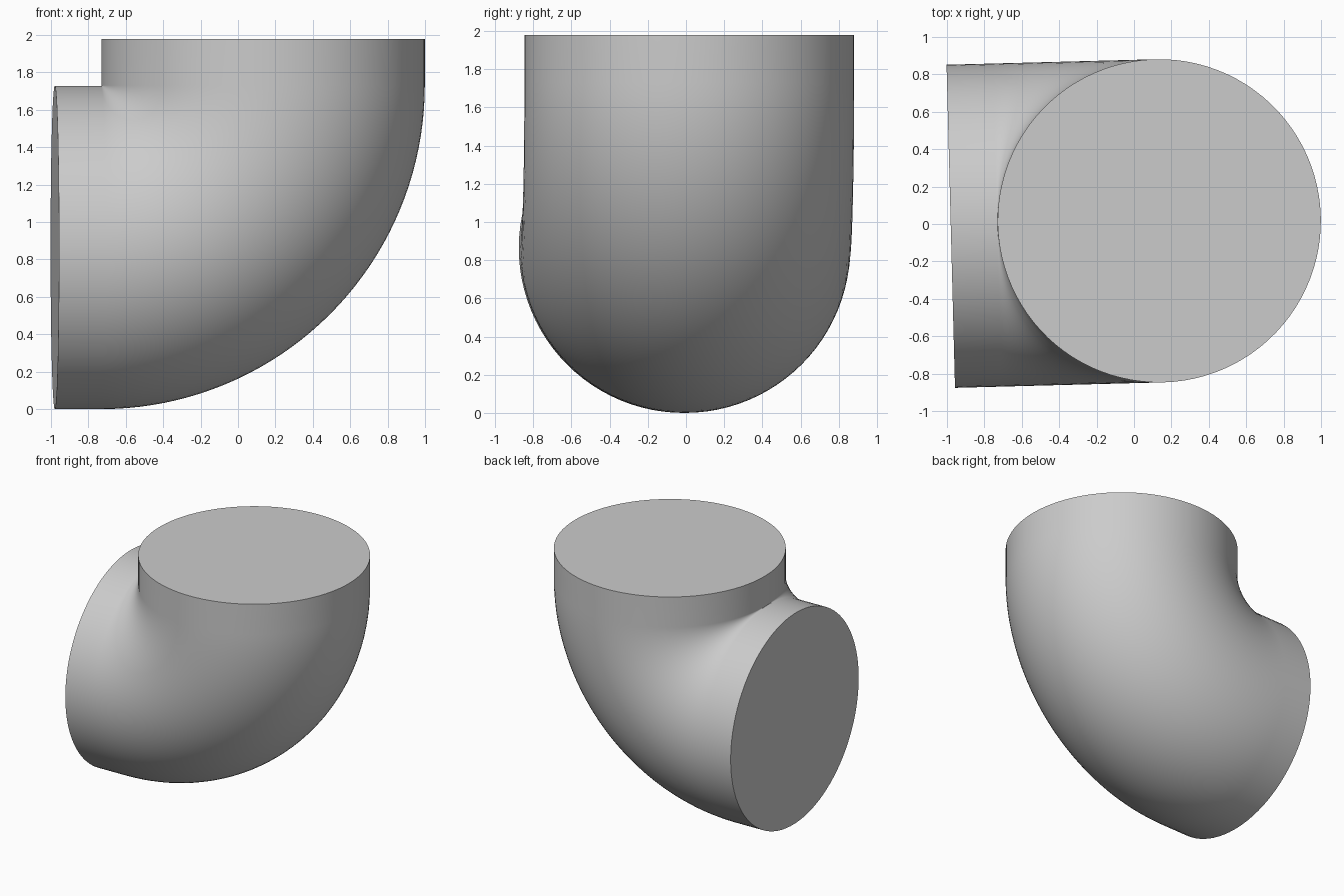
import bpy
import bmesh
from math import cos, sin, pi, radians
from mathutils import Matrix, Vector

RADIUS = 0.864       # pipe radius
BEND = 0.867         # radius of the centre line in the bend
STRAIGHT = 0.248     # straight collar at each end
SIDES = 96
BEND_STEPS = 40

cube = bpy.data.objects.get("Cube")
if cube:
    bpy.data.objects.remove(cube, do_unlink=True)

grey = bpy.data.materials.new("plain grey")
grey.use_nodes = True
colour = (0.6, 0.6, 0.6, 1.0)
grey.diffuse_color = colour
grey.node_tree.nodes["Principled BSDF"].inputs["Base Color"].default_value = colour

# Centre line: stations of (position, outward direction), bend centre at the origin
stations = [(Vector((BEND, 0, STRAIGHT)), Vector((1, 0, 0)))]
for i in range(BEND_STEPS + 1):
    a = pi / 2 * i / BEND_STEPS
    outward = Vector((cos(a), 0, -sin(a)))
    stations.append((outward * BEND, outward))
stations.append((Vector((-STRAIGHT, 0, -BEND)), Vector((0, 0, -1))))

# Sweep a circle along the centre line and cap both ends
bm = bmesh.new()
across = Vector((0, 1, 0))
rings = []
for centre, outward in stations:
    ring = []
    for j in range(SIDES):
        t = 2 * pi * j / SIDES
        ring.append(bm.verts.new(centre + RADIUS * (cos(t) * outward + sin(t) * across)))
    rings.append(ring)
for lower, upper in zip(rings, rings[1:]):
    for j in range(SIDES):
        k = (j + 1) % SIDES
        bm.faces.new((lower[j], lower[k], upper[k], upper[j]))
bm.faces.new(rings[0])
bm.faces.new(rings[-1])
bmesh.ops.recalc_face_normals(bm, faces=bm.faces)

# Turn slightly about the vertical axis of the upper end and set on the ground
bm.transform(Matrix.Translation((0.135, 0.017, BEND + RADIUS))
             @ Matrix.Rotation(radians(1.5), 4, 'Z')
             @ Matrix.Translation((-BEND, 0, 0)))

mesh = bpy.data.meshes.new("pipe_elbow")
bm.to_mesh(mesh)
bm.free()
mesh.materials.append(grey)
elbow = bpy.data.objects.new("pipe_elbow", mesh)
bpy.context.collection.objects.link(elbow)

# Smooth walls with crisp end rims
bpy.ops.object.select_all(action='DESELECT')
elbow.select_set(True)
bpy.context.view_layer.objects.active = elbow
bpy.ops.object.shade_smooth_by_angle(angle=radians(40))
